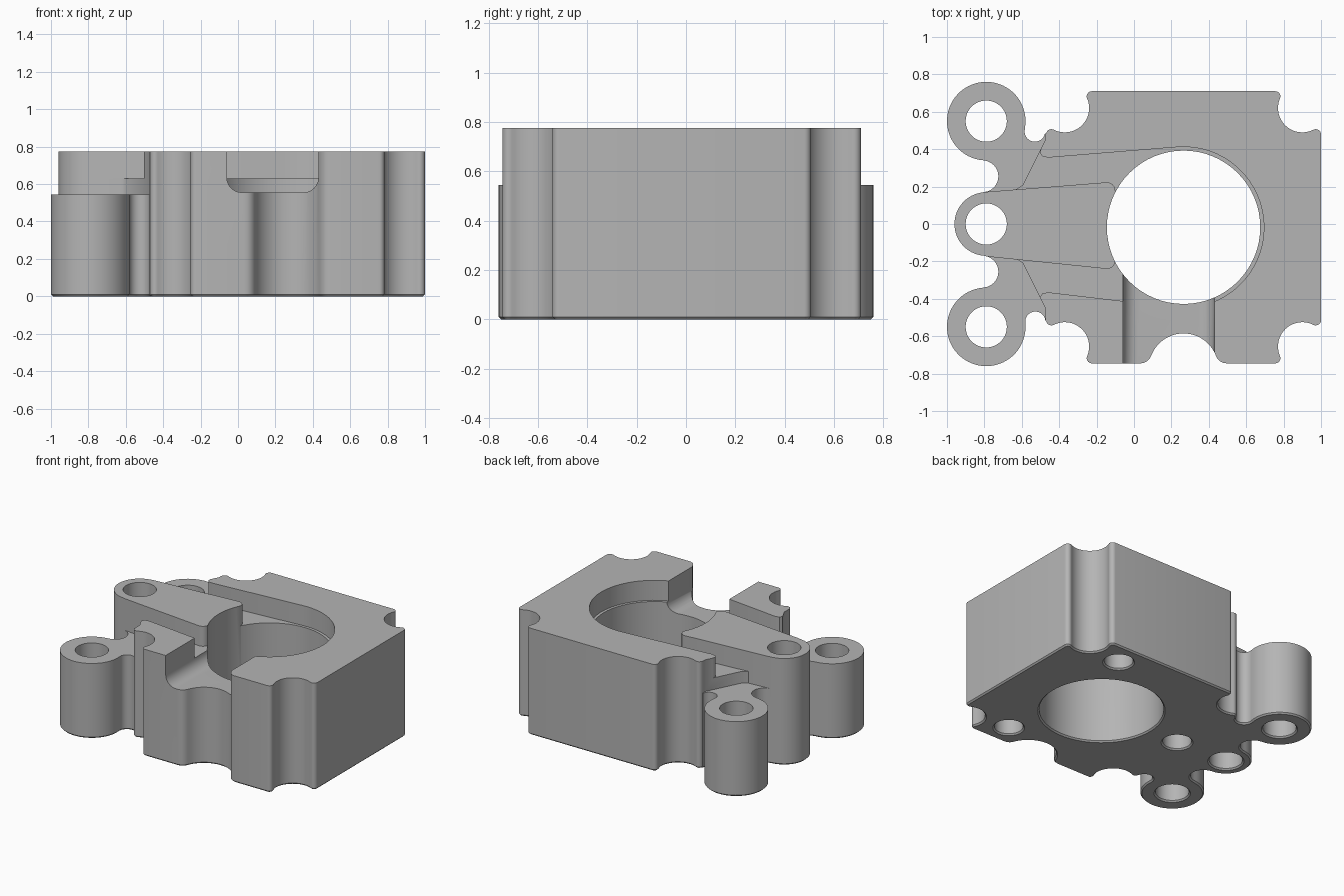
import bpy, bmesh, math
from mathutils import Vector

cube = bpy.data.objects.get("Cube")
if cube:
    bpy.data.objects.remove(cube, do_unlink=True)

TOP = 0.775
CX, CY = 0.265, -0.0175      # bore centre

mat = bpy.data.materials.new("machined_grey")
mat.use_nodes = True
grey = (0.46, 0.46, 0.46, 1)
mat.diffuse_color = grey
mat.node_tree.nodes["Principled BSDF"].inputs["Base Color"].default_value = grey


def arc(cx, cy, r, a0, a1):
    """Points on an arc, angles in degrees; a1 < a0 runs clockwise."""
    n = max(3, math.ceil(abs(a1 - a0) / (15 if r < 0.1 else 6)))
    angles = [math.radians(a0 + (a1 - a0) * i / n) for i in range(n + 1)]
    return [(cx + r * math.cos(a), cy + r * math.sin(a)) for a in angles]


def tidy(pts):
    """Drop points that nearly coincide."""
    out = []
    for p in pts:
        if not out or math.dist(p, out[-1]) > 0.003:
            out.append(p)
    if math.dist(out[0], out[-1]) < 0.003:
        out.pop()
    return out


def inset(pts, d):
    """Shrink a counterclockwise loop by d."""
    out = []
    for i, p in enumerate(pts):
        t = (Vector(pts[(i + 1) % len(pts)]) - Vector(pts[i - 1])).normalized()
        out.append((p[0] - t.y * d, p[1] + t.x * d))
    return out


def loft(name, sections, along_y=False):
    """Closed solid through (points, level) sections."""
    bm = bmesh.new()
    rings = []
    for pts, level in sections:
        rings.append([bm.verts.new((a, level, b) if along_y else (a, b, level))
                      for a, b in pts])
    n = len(rings[0])
    for lo, hi in zip(rings, rings[1:]):
        for i in range(n):
            j = (i + 1) % n
            bm.faces.new((lo[i], lo[j], hi[j], hi[i]))
    bm.faces.new(rings[0][::-1])
    bm.faces.new(rings[-1])
    bm.normal_update()
    if bm.calc_volume(signed=True) < 0:
        bmesh.ops.reverse_faces(bm, faces=bm.faces[:])
    me = bpy.data.meshes.new(name)
    bm.to_mesh(me)
    bm.free()
    me.materials.append(mat)
    ob = bpy.data.objects.new(name, me)
    bpy.context.scene.collection.objects.link(ob)
    return ob


def prism(name, pts, z0, z1):
    return loft(name, [(pts, z0), (pts, z1)])


def hole(x, y, r, depth):
    """Drill with a small chamfer at the bottom face."""
    ring = lambda rad: [(x + rad * math.cos(math.tau * i / 64),
                         y + rad * math.sin(math.tau * i / 64)) for i in range(64)]
    return loft("drill", [(ring(r + 0.02), -0.01), (ring(r), 0.01), (ring(r), depth)])


def cut(target, cutter, keep=False):
    mod = target.modifiers.new("cut", "BOOLEAN")
    mod.operation = "DIFFERENCE"
    mod.solver = "EXACT"
    mod.object = cutter
    bpy.context.view_layer.update()
    deps = bpy.context.evaluated_depsgraph_get()
    me = bpy.data.meshes.new_from_object(target.evaluated_get(deps))
    target.modifiers.clear()
    if len(me.polygons):
        target.data = me
    if not keep:
        bpy.data.objects.remove(cutter, do_unlink=True)


# Outline arcs, counterclockwise: +y half of the block, then the bosses
body = [
    (0.972, 0.479, 0.028, 0, 117),
    (0.90, 0.62, 0.13, 297, 157),
    (0.755, 0.682, 0.028, -23, 90),
    (-0.225, 0.682, 0.028, 90, 203),
    (-0.37, 0.62, 0.13, 23, -117),
    (-0.442, 0.479, 0.028, 63, 170),
]
bosses = [
    (-0.53, 0.495, 0.055, -10, -192),
    (-0.79, 0.55, 0.21, -12, 266),
    (-0.81, 0.255, 0.085, 86, -85.5),
    (-0.79, 0, 0.17, 94.5, 265.5),
    (-0.81, -0.255, 0.085, 85.5, -86),
    (-0.79, -0.55, 0.21, 94, 366),
    (-0.5275, -0.522, 0.054, 186, 5),
]
scoop = [
    (0.035, -0.685, 0.06, -90, -20.3),
    (0.265, -0.77, 0.185, 159.7, 20.3),
    (0.495, -0.685, 0.06, 200.3, 270),
]
lower = [(x, 2 * CY - y, r, -a1, -a0) for x, y, r, a0, a1 in reversed(body)]
loop = body + bosses + lower[:3] + scoop + lower[3:]
outline = tidy([p for a in loop for p in arc(*a)])

# Main block with a fine bottom chamfer
block = loft("bearing_block", [(inset(outline, 0.01), 0), (outline, 0.01), (outline, TOP)])

# Raised tapered arm, which the shelf and pocket cuts must spare
arm = prism("arm_keep",
            [(-1.3, 0.131), (-1.3, -0.121)]
            + arc(-0.145, -0.195, 0.045, -90, 0)
            + arc(-0.145, 0.178, 0.045, 0, 90), 0.3, 1.3)

# Low shelf around the outer bosses
edge = [(-1.25, 1.2), (-0.472, 1.2), (-0.472, 0.455), (-0.594, 0.21),
        (-0.63, 0.186), (-0.7, 0.1)]
shelf = prism("shelf_cutter", edge + [(x, -y) for x, y in reversed(edge)], 0.545, 1.1)

# Flared pocket around the bore, open towards the bosses
wall = [(-1.2, 0.40), (-0.498, 0.40), (-0.503, 0.38), (-0.49, 0.362), (-0.46, 0.355)]
pocket = prism("pocket_cutter",
               wall + arc(CX, CY, 0.43, 95, -95)
               + [(x, -y - 0.01) for x, y in reversed(wall)], 0.63, 1.15)

for cutter in (shelf, pocket):
    cut(cutter, arm, keep=True)
    cut(block, cutter)
bpy.data.objects.remove(arm, do_unlink=True)

# Round-bottomed slot through the front wall
slot = (arc(0.02, 0.635, 0.08, 180, 270) + arc(0.35, 0.635, 0.08, 270, 360)
        + [(0.43, 1.2), (-0.06, 1.2)])
cut(block, loft("slot_cutter", [(slot, -1.2), (slot, -0.1)], along_y=True))

# Bore, boss holes and blind holes spaced round the bore
cut(block, hole(CX, CY, 0.41, 1.25))
for y in (-0.55, 0, 0.55):
    cut(block, hole(-0.79, y, 0.11, 1.25))
for deg in (60, 180, 300):
    a = math.radians(deg)
    cut(block, hole(CX + 0.65 * math.cos(a), CY + 0.65 * math.sin(a), 0.095, 0.4))

# One material, smooth curved walls with sharp edges
block.data.materials.clear()
block.data.materials.append(mat)
for p in block.data.polygons:
    p.material_index = 0
for ob in bpy.context.selected_objects:
    ob.select_set(False)
block.select_set(True)
bpy.context.view_layer.objects.active = block
bpy.ops.object.shade_smooth_by_angle(angle=math.radians(30))
